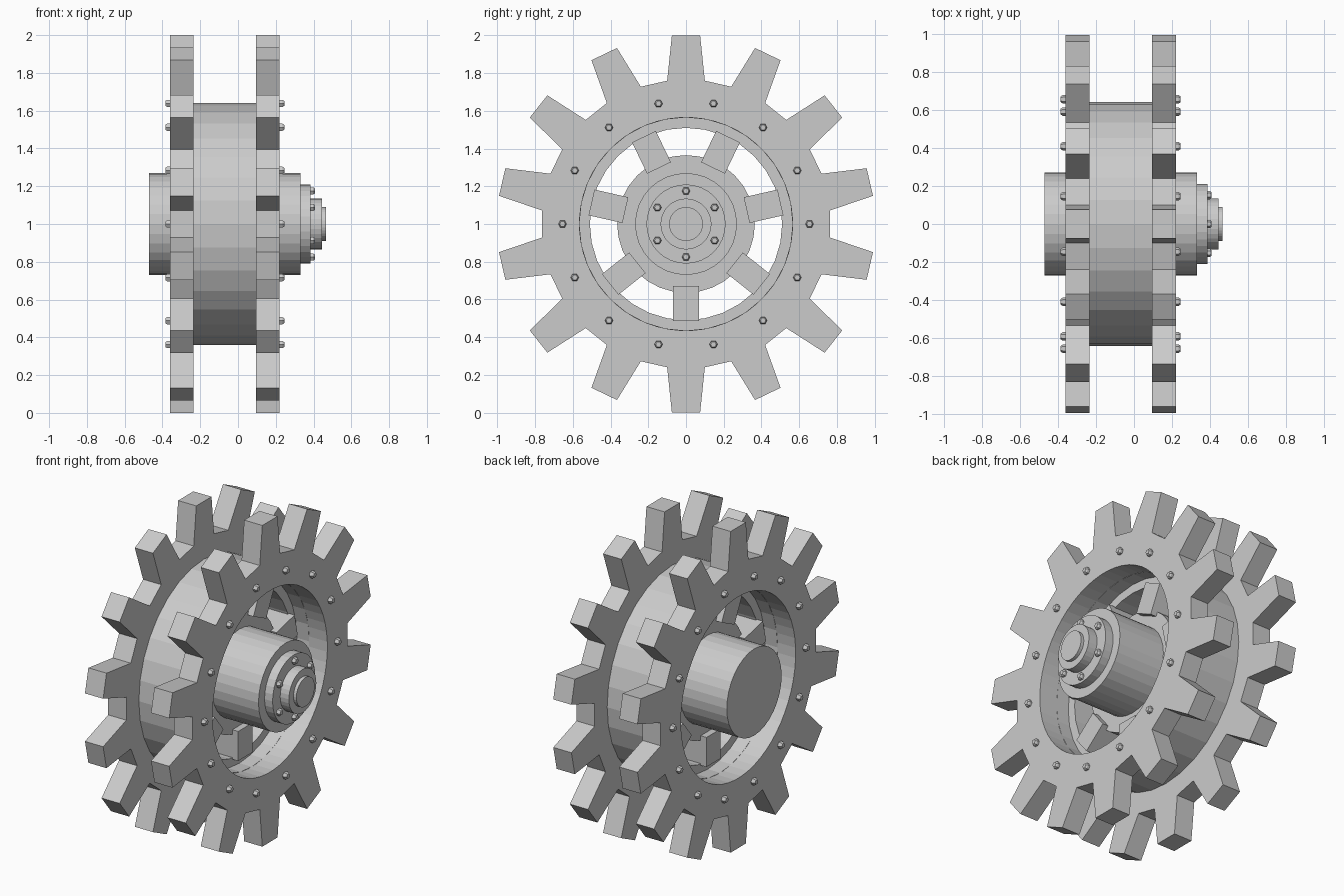
import bpy, bmesh
from math import sin, cos, pi, radians
from mathutils import Matrix

if "Cube" in bpy.data.objects:
    bpy.data.objects.remove(bpy.data.objects["Cube"])

MID = -0.07      # centre plane of the wheel along x
TEETH = 14


def finish(name, bm):
    bmesh.ops.recalc_face_normals(bm, faces=bm.faces)
    mesh = bpy.data.meshes.new(name)
    bm.to_mesh(mesh)
    bm.free()
    ob = bpy.data.objects.new(name, mesh)
    ob.location.z = 1
    bpy.context.collection.objects.link(ob)
    return ob


def on_axle(r, a, x):
    return (x, r * cos(a), r * sin(a))


def lathe(name, profile, closed, sides=32):
    """Spin (x, radius) points round the x axis; open profiles get end caps."""
    bm = bmesh.new()
    loops = [[bm.verts.new(on_axle(r, 2 * pi * i / sides, x)) for i in range(sides)]
             for x, r in profile]
    pairs = list(zip(loops, loops[1:]))
    if closed:
        pairs.append((loops[-1], loops[0]))
    else:
        bm.faces.new(loops[0])
        bm.faces.new(loops[-1])
    for a, b in pairs:
        for i in range(sides):
            j = (i + 1) % sides
            bm.faces.new((a[i], a[j], b[j], b[i]))
    return finish(name, bm)


def tube(name, x0, x1, r_in, r_out):
    return lathe(name, [(x0, r_in), (x1, r_in), (x1, r_out), (x0, r_out)], True)


def toothed_plate(name, x0, x1):
    bm = bmesh.new()
    outer = []
    for t in range(TEETH):
        a = pi / 2 + 2 * pi * t / TEETH
        # root, tip, tip, root: (along tooth, across tooth)
        for u, v in ((0.76, -0.1), (1.0, -0.075), (1.0, 0.075), (0.76, 0.1)):
            outer.append((u * cos(a) - v * sin(a), u * sin(a) + v * cos(a)))
    n = len(outer)
    start = pi / 2 - 1.5 * 2 * pi / n
    inner = [(0.565 * cos(start + 2 * pi * i / n), 0.565 * sin(start + 2 * pi * i / n))
             for i in range(n)]
    rings = [[bm.verts.new((x, y, z)) for y, z in pts]
             for x, pts in ((x0, inner), (x1, inner), (x1, outer), (x0, outer))]
    for k in range(4):
        a, b = rings[k], rings[(k + 1) % 4]
        for i in range(n):
            j = (i + 1) % n
            bm.faces.new((a[i], a[j], b[j], b[i]))
    return finish(name, bm)


def bolts(name, count, radius, x, side, first, height):
    """Ring of hexagonal bolt heads with a tapered top."""
    bm = bmesh.new()
    for k in range(count):
        a = first + 2 * pi * k / count
        base = Matrix.Translation(on_axle(radius, a, x)) @ Matrix.Rotation(side * pi / 2, 4, 'Y')
        for r1, r2, z0, z1 in ((0.022, 0.022, -0.005, 0.6 * height),
                               (0.022, 0.015, 0.6 * height, height)):
            bmesh.ops.create_cone(bm, cap_ends=True, segments=6, radius1=r1, radius2=r2,
                                  depth=z1 - z0,
                                  matrix=base @ Matrix.Translation((0, 0, (z0 + z1) / 2)))
    return finish(name, bm)


# toothed plates with their rim bolts
for label, side in (("outer", 1), ("inner", -1)):
    face = MID + side * 0.29
    back = MID + side * 0.165
    toothed_plate(label + "_toothed_plate", min(face, back), max(face, back))
    bolts(label + "_rim_bolts", TEETH, 0.655, face, side, 0, 0.025)

# drum between the plates and the rib inside it
tube("drum", MID - 0.165, MID + 0.165, 0.565, 0.64)
tube("inner_rib", MID - 0.08, MID + 0.08, 0.51, 0.57)

# spokes
bm = bmesh.new()
for k in range(7):
    a = -pi / 2 + 2 * pi * k / 7
    m = (Matrix.Translation((MID, 0, 0)) @ Matrix.Rotation(a, 4, 'X')
         @ Matrix.Translation((0, 0.422, 0)) @ Matrix.Diagonal((0.24, 0.184, 0.14, 1)))
    bmesh.ops.create_cube(bm, size=1, matrix=m)
finish("spokes", bm)

# hub with flange, stepped cap and cap bolts
tube("hub_flange", MID - 0.08, MID + 0.08, 0.26, 0.365)
lathe("hub", [(-0.47, 0.27), (0.33, 0.27), (0.33, 0.21), (0.385, 0.21),
              (0.385, 0.135), (0.445, 0.135), (0.445, 0.09), (0.465, 0.09)], False)
bolts("hub_bolts", 6, 0.175, 0.385, 1, radians(90), 0.022)
